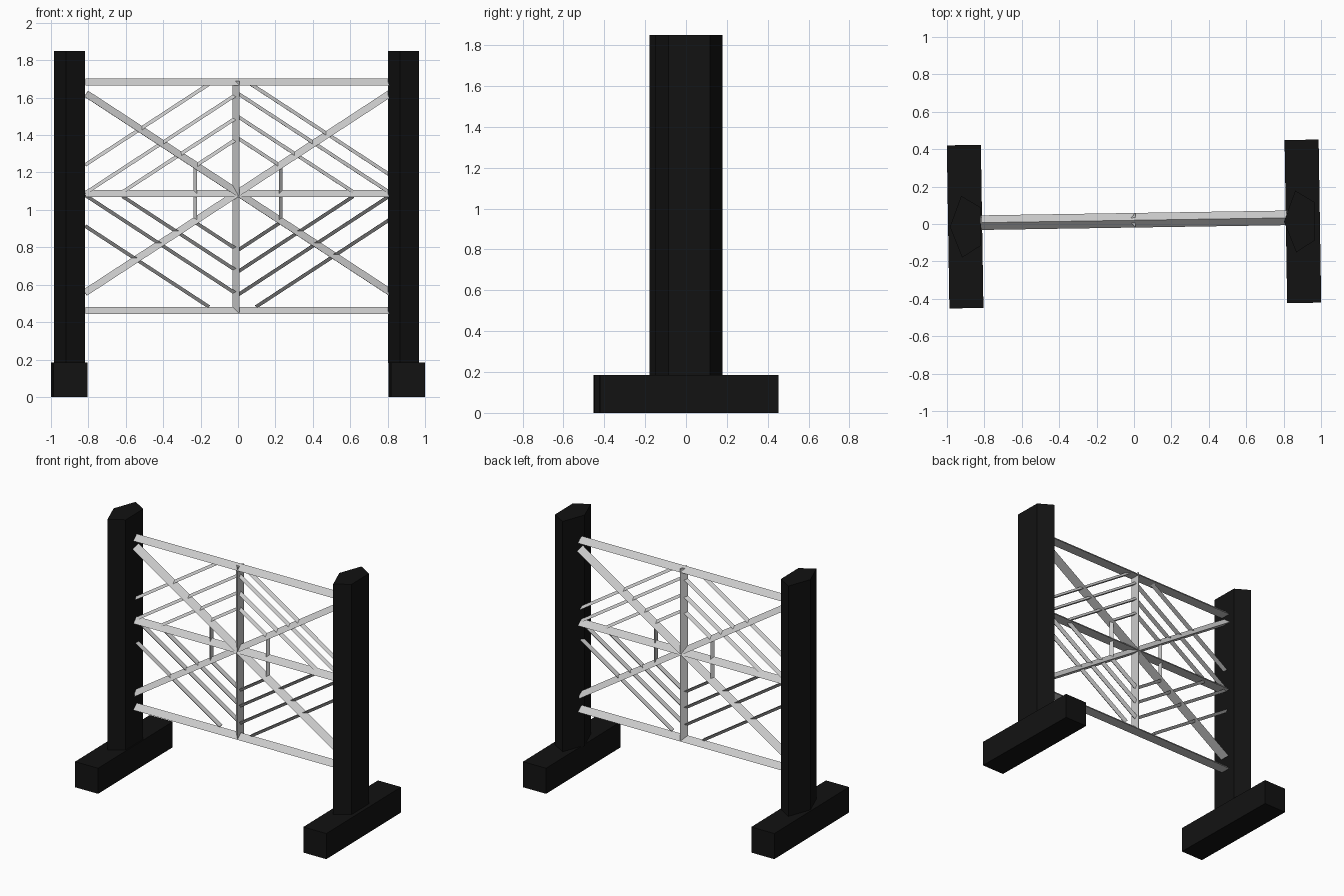
import bpy, bmesh
from math import radians
from mathutils import Matrix, Vector

if "Cube" in bpy.data.objects:
    bpy.data.objects.remove(bpy.data.objects["Cube"])

TURN = Matrix.Rotation(radians(0.9), 4, 'Z')   # whole model sits slightly turned
HUB = 1.084
SLOPE = 0.653

black = bpy.data.materials.new("black_paint")
black.diffuse_color = (0.006, 0.006, 0.006, 1)
black.use_nodes = True
black.node_tree.nodes["Principled BSDF"].inputs["Base Color"].default_value = black.diffuse_color


def finish(bm, name, mat=None):
    bmesh.ops.recalc_face_normals(bm, faces=bm.faces)
    me = bpy.data.meshes.new(name)
    bm.to_mesh(me)
    bm.free()
    ob = bpy.data.objects.new(name, me)
    bpy.context.collection.objects.link(ob)
    ob.matrix_world = TURN
    if mat:
        me.materials.append(mat)
    return ob


def prism(name, a, b, r, out, sides=3, deep=1.8, y=0.02, mat=None):
    """Low-sided bar from a to b (x, z), one corner towards 'out', stretched in y."""
    a, b = Vector((a[0], y, a[1])), Vector((b[0], y, b[1]))
    d = (b - a).normalized()
    o = Vector((out[0], 0, out[1]))
    o = (o - d * o.dot(d)).normalized()
    bm = bmesh.new()
    bmesh.ops.create_cone(bm, cap_ends=True, segments=sides, radius1=r, radius2=r,
                          depth=(b - a).length)
    m = Matrix.Identity(4)
    for i, v in enumerate((Vector((0, deep, 0)), o, d)):
        m.col[i] = v.to_4d()
        m.col[i][3] = 0
    m.translation = (a + b) / 2
    bm.transform(m)
    return finish(bm, name, mat)


# feet and five-sided posts
for s, side in ((-1, "left"), (1, "right")):
    bm = bmesh.new()
    bmesh.ops.create_cube(bm, size=1)
    bm.transform(Matrix.Translation((s * 0.903, 0, 0.0925)) @ Matrix.Diagonal((0.182, 0.872, 0.185, 1)))
    finish(bm, side + "_foot", black)
    prism(side + "_post", (s * 0.893, 0.18), (s * 0.893, 1.85), 0.0912, (-1, 0),
          sides=5, deep=1.9, y=0, mat=black)

# horizontal rails, upright and diagonal spokes
R, E = 0.025, 0.815
for name, z in (("bottom_rail", 0.456), ("middle_rail", HUB - 0.003), ("top_rail", 1.678)):
    prism(name, (-E, z), (E, z), R, (0, 1))
prism("centre_upright", (-0.004, 0.45), (-0.004, 1.69), R, (-1, 0))
for s, name in ((1, "rising_spoke"), (-1, "falling_spoke")):
    prism(name, (-E, HUB - s * E * SLOPE), (E, HUB + s * E * SLOPE), R, (0, 1))

# web strands: (start x, end x, height above hub on the centre line)
T = 0.0125
for sx, side in ((-1, "left"), (1, "right")):
    outer = (0.13, 0.70 - 0.015) if sx < 0 else (0.07, 0.63)
    strands = [(0, 0.225, 0.296), (0, 0.615, 0.411), (0, E, 0.535)]
    for sz, level in ((1, "upper"), (-1, "lower")):
        h4 = (0.686 if sx < 0 else 0.63) if sz > 0 else (0.70 if sx < 0 else 0.662)
        x4 = (h4 - 0.60) / SLOPE
        for i, (x0, x1, h) in enumerate(strands + [(x4, E, h4)]):
            prism(f"{level}_{side}_strand_{i + 1}",
                  (sx * x0, HUB + sz * (h - SLOPE * x0)),
                  (sx * x1, HUB + sz * (h - SLOPE * x1)), T, (0, sz))
    # short upright closing the inner ring
    prism(side + "_inner_strand", (sx * 0.226, HUB - 0.15), (sx * 0.226, HUB + 0.15), T, (sx, 0))
